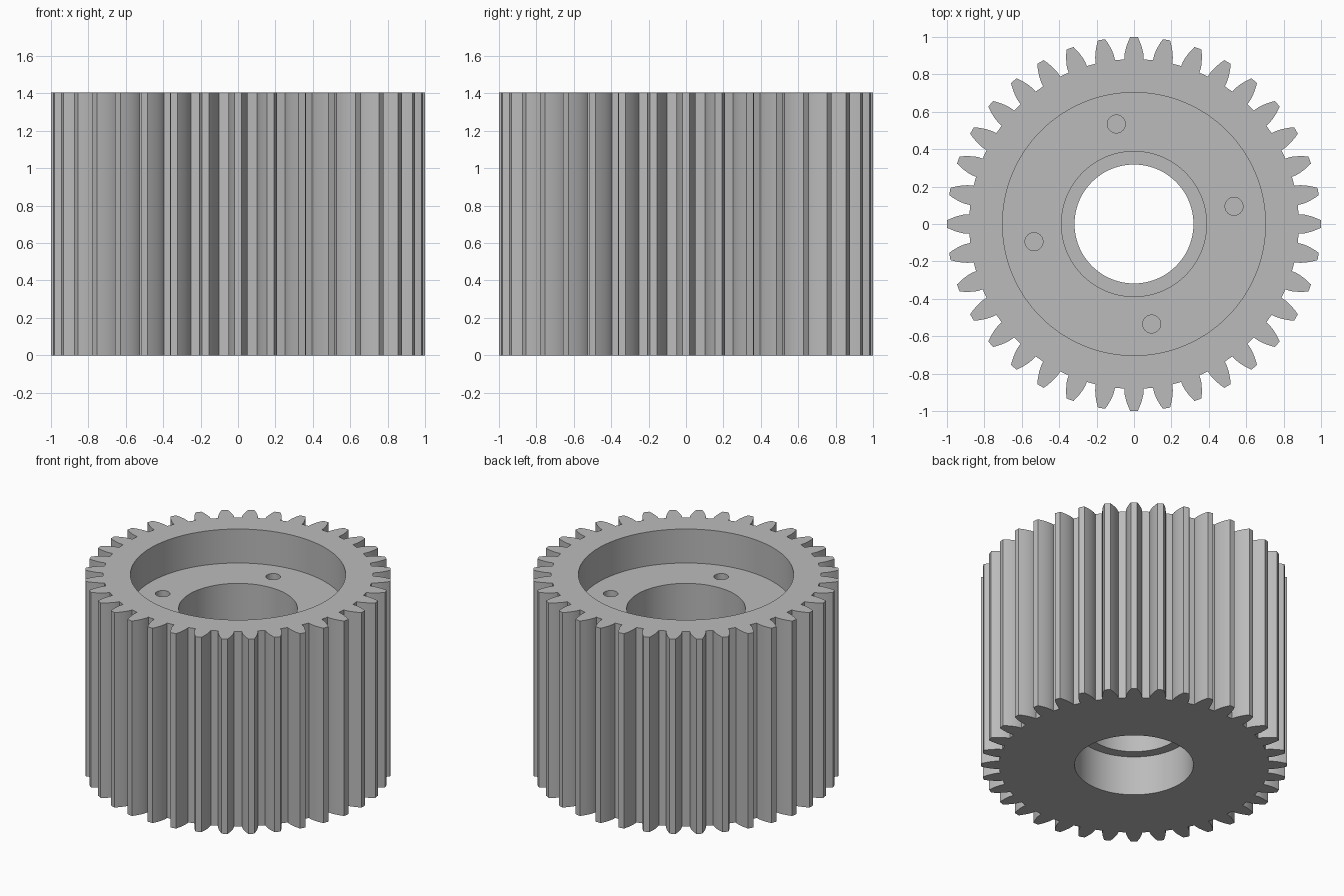
import bpy, bmesh, math

if "Cube" in bpy.data.objects:
    bpy.data.objects.remove(bpy.data.objects["Cube"])

TEETH = 36
HEIGHT = 1.405
MODULE = 2 / (TEETH + 2)
PITCH_R = MODULE * TEETH / 2
BASE_R = PITCH_R * math.cos(math.radians(20))
ROOT_R = PITCH_R - 1.25 * MODULE
FLOOR = 1.16          # floor of the wide top recess
SEAT = 0.285          # depth of each bearing seat

steel = bpy.data.materials.new("steel_grey")
steel.diffuse_color = (0.5, 0.5, 0.5, 1)
steel.use_nodes = True
steel.node_tree.nodes["Principled BSDF"].inputs["Base Color"].default_value = steel.diffuse_color


def inv(a):
    return math.tan(a) - a


def half_angle(r):
    """Half the angular thickness of an involute tooth at radius r."""
    return math.pi / (2 * TEETH) + inv(math.radians(20)) - inv(math.acos(BASE_R / r))


def new_object(name, bm):
    bmesh.ops.recalc_face_normals(bm, faces=bm.faces)
    mesh = bpy.data.meshes.new(name)
    bm.to_mesh(mesh)
    bm.free()
    mesh.materials.append(steel)
    obj = bpy.data.objects.new(name, mesh)
    bpy.context.collection.objects.link(obj)
    return obj


def prism(name, points, z0, z1):
    bm = bmesh.new()
    face = bm.faces.new([bm.verts.new((x, y, z0)) for x, y in points])
    ext = bmesh.ops.extrude_face_region(bm, geom=[face])
    verts = [v for v in ext["geom"] if isinstance(v, bmesh.types.BMVert)]
    bmesh.ops.translate(bm, verts=verts, vec=(0, 0, z1 - z0))
    return new_object(name, bm)


def cylinder(name, r, z0, z1, sides, x=0, y=0):
    pts = [(x + r * math.cos(2 * math.pi * i / sides),
            y + r * math.sin(2 * math.pi * i / sides)) for i in range(sides)]
    return prism(name, pts, z0, z1)


# Toothed body: involute flanks repeated round the rim
radii = [BASE_R + (1 - BASE_R) * k / 5 for k in range(6)]
flank = [(ROOT_R, half_angle(BASE_R))] + [(r, half_angle(r)) for r in radii]
tooth = [(r, -a) for r, a in flank] + [(1.0, 0)] + [(r, a) for r, a in reversed(flank)]
outline = []
for t in range(TEETH):
    mid = 2 * math.pi * t / TEETH
    outline += [(r * math.cos(mid + a), r * math.sin(mid + a)) for r, a in tooth]
gear = prism("gear_body", outline, 0, HEIGHT)

# Wide recess, two bearing seats and the narrower bore between them
cutters = [
    cylinder("recess_cutter", 0.703, FLOOR, HEIGHT + 0.2, 128),
    cylinder("upper_seat_cutter", 0.388, FLOOR - SEAT, HEIGHT + 0.3, 96),
    cylinder("lower_seat_cutter", 0.388, -0.2, SEAT, 96),
    cylinder("bore_cutter", 0.318, -0.3, HEIGHT + 0.4, 96),
]
# Four blind screw holes in the recess floor
for i in range(4):
    a = math.radians(10 + 90 * i)
    cutters.append(cylinder("screw_hole_cutter", 0.048, FLOOR - 0.28, HEIGHT + 0.1, 32,
                            0.543 * math.cos(a), 0.543 * math.sin(a)))

bpy.context.view_layer.objects.active = gear
gear.select_set(True)
for c in cutters:
    c.hide_render = True
    mod = gear.modifiers.new(c.name, "BOOLEAN")
    mod.operation = "DIFFERENCE"
    mod.solver = "EXACT"
    mod.object = c
    bpy.ops.object.modifier_apply(modifier=mod.name)
for c in cutters:
    bpy.data.objects.remove(c)

bpy.ops.object.shade_smooth_by_angle(angle=math.radians(25))
